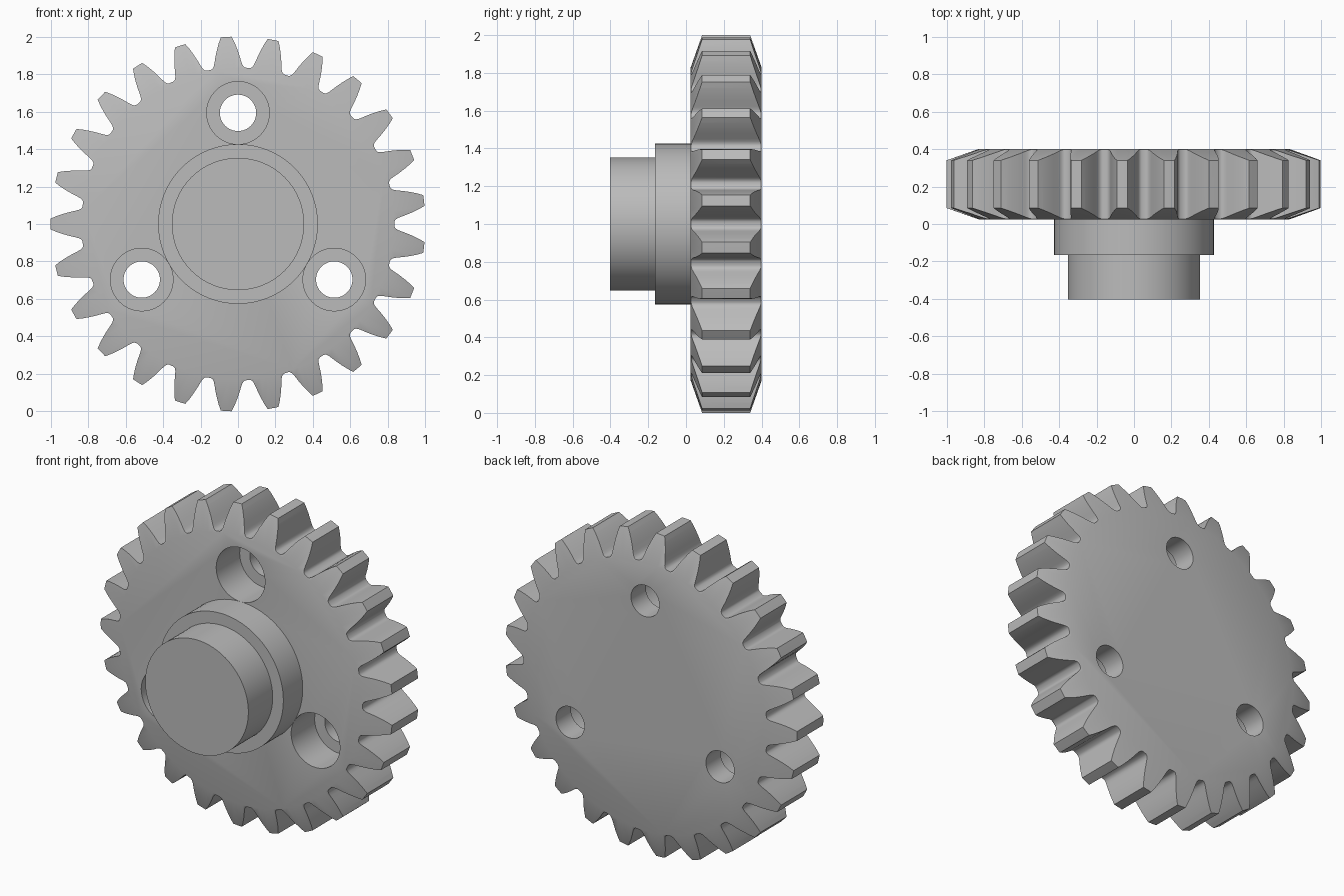
import bpy
import bmesh
from math import sin, cos, pi, radians

default = bpy.data.objects.get("Cube")
if default:
    bpy.data.objects.remove(default, do_unlink=True)

TEETH = 25
FRONT, BACK = 0.025, 0.40
AXIS_Z = 1.0

steel = bpy.data.materials.new("plain_grey_metal")
steel.use_nodes = True
grey = (0.5, 0.5, 0.5, 1.0)
steel.diffuse_color = grey
steel.node_tree.nodes["Principled BSDF"].inputs["Base Color"].default_value = grey


def skin(name, rings):
    """Join matching rings of points into a closed solid."""
    bm = bmesh.new()
    loops = [[bm.verts.new(p) for p in ring] for ring in rings]
    n = len(loops[0])
    for a, b in zip(loops, loops[1:]):
        for i in range(n):
            j = (i + 1) % n
            bm.faces.new((a[i], a[j], b[j], b[i]))
    bm.faces.new(loops[0][::-1])
    bm.faces.new(loops[-1])
    bmesh.ops.recalc_face_normals(bm, faces=bm.faces)
    mesh = bpy.data.meshes.new(name)
    bm.to_mesh(mesh)
    bm.free()
    mesh.materials.append(steel)
    obj = bpy.data.objects.new(name, mesh)
    bpy.context.collection.objects.link(obj)
    return obj


def turned(name, profile, x=0.0, z=AXIS_Z, segments=96):
    """Solid of revolution about y from (radius, y) pairs."""
    angles = [2 * pi * i / segments for i in range(segments)]
    return skin(name, [[(x + r * cos(a), y, z + r * sin(a)) for a in angles]
                       for r, y in profile])


def activate(obj):
    bpy.ops.object.select_all(action='DESELECT')
    obj.select_set(True)
    bpy.context.view_layer.objects.active = obj


def combine(obj, tool, operation):
    mod = obj.modifiers.new(operation.lower(), 'BOOLEAN')
    mod.operation = operation
    mod.solver = 'EXACT'
    mod.object = tool
    activate(obj)
    bpy.ops.object.modifier_apply(modifier=mod.name)
    bpy.data.objects.remove(tool, do_unlink=True)


# Toothed outline: (radius, half width) up one flank, mirrored down the other
flank = [(0.835, 0.092), (0.84, 0.083), (0.852, 0.076), (0.87, 0.071),
         (0.90, 0.064), (0.935, 0.054), (0.97, 0.042), (1.0, 0.029)]
outline = []
for k in range(TEETH):
    centre = pi + 2 * pi * k / TEETH
    outline += [(r, centre - w / r) for r, w in flank]
    outline.append((1.0, centre))
    outline += [(r, centre + w / r) for r, w in reversed(flank)]
gear = skin("gear_wheel", [[(r * cos(a), y, AXIS_Z + r * sin(a)) for r, a in outline]
                           for y in (FRONT - 0.1, BACK + 0.1)])

# Conical chamfers on both ends of the teeth
over = 1.06
rise = (over - 0.83) * 0.06 / 0.17
blank = turned("chamfer_blank", [(0.83, FRONT), (over, FRONT + rise),
                                 (over, BACK - rise), (0.83, BACK)], segments=150)
combine(gear, blank, 'INTERSECT')

# Three counterbored bolt holes
for angle in (90, 210, 330):
    a = radians(angle)
    cutter = turned("bolt_hole_cutter",
                    [(0.167, FRONT - 0.1), (0.167, FRONT + 0.23),
                     (0.097, FRONT + 0.23), (0.097, BACK + 0.1)],
                    x=0.593 * cos(a), z=AXIS_Z + 0.593 * sin(a), segments=64)
    combine(gear, cutter, 'DIFFERENCE')

# Stepped hub on the front
collar = turned("hub_collar", [(0.426, -0.165), (0.426, FRONT + 0.01)])
shaft = turned("hub_shaft", [(0.353, -0.403), (0.353, -0.155)])

for part in (gear, collar, shaft):
    activate(part)
    bpy.ops.object.shade_smooth_by_angle(angle=radians(28))
